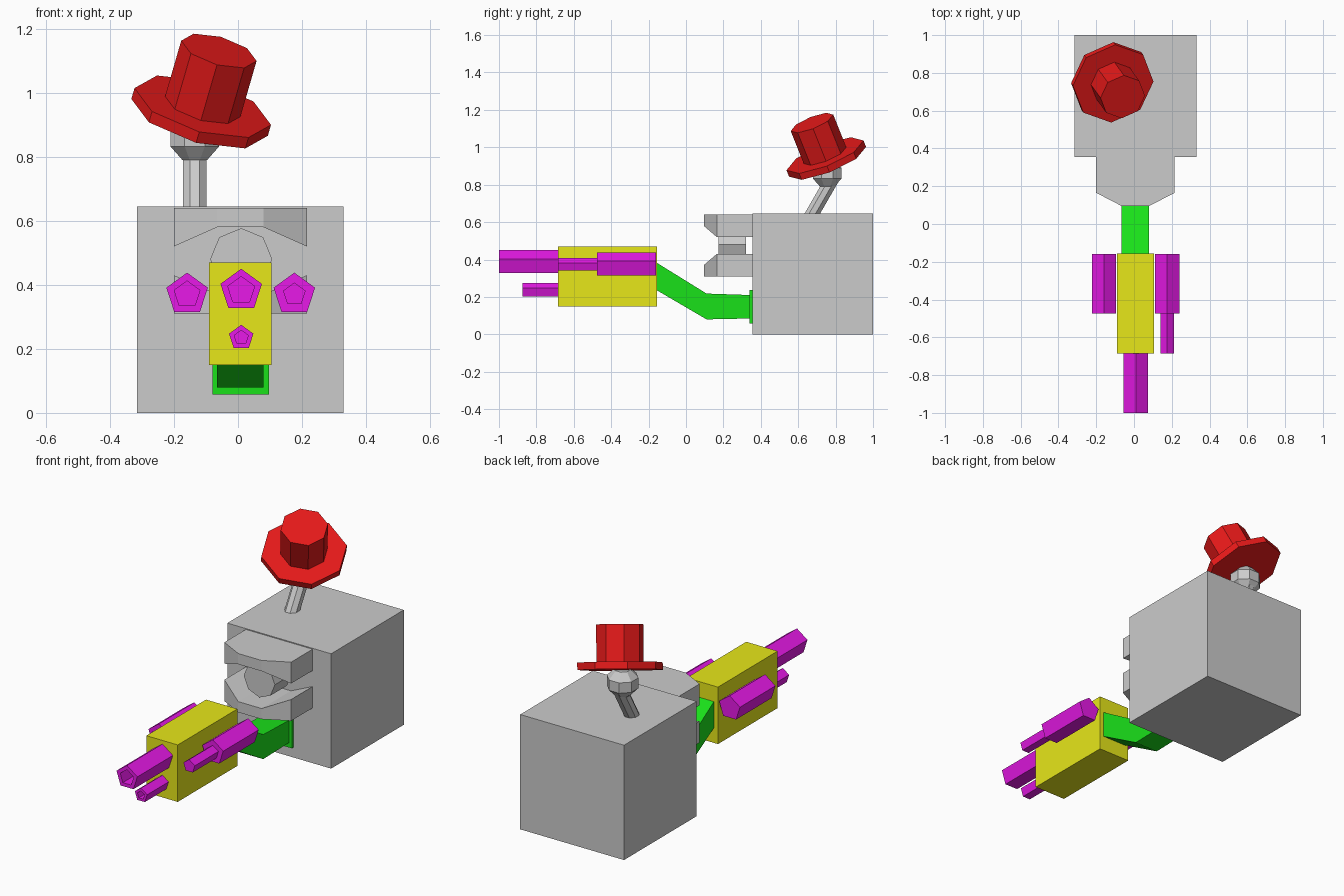
import bpy, bmesh
from math import cos, sin, pi
from mathutils import Vector, Matrix

if "Cube" in bpy.data.objects:
    bpy.data.objects.remove(bpy.data.objects["Cube"])


def finish(name, bm, colour=None):
    bmesh.ops.recalc_face_normals(bm, faces=bm.faces)
    me = bpy.data.meshes.new(name)
    bm.to_mesh(me)
    bm.free()
    ob = bpy.data.objects.new(name, me)
    bpy.context.collection.objects.link(ob)
    if colour:
        me.materials.append(colour)
    return ob


def paint(name, rgb):
    m = bpy.data.materials.new(name)
    m.diffuse_color = (*rgb, 1)
    m.use_nodes = True
    m.node_tree.nodes["Principled BSDF"].inputs["Base Color"].default_value = m.diffuse_color
    return m


def skin(name, loops, colour=None):
    """Join equal-length point loops into a closed solid."""
    bm = bmesh.new()
    vs = [[bm.verts.new(p) for p in loop] for loop in loops]
    n = len(vs[0])
    for a, b in zip(vs, vs[1:]):
        for i in range(n):
            j = (i + 1) % n
            bm.faces.new((a[i], a[j], b[j], b[i]))
    bm.faces.new(vs[0])
    bm.faces.new(vs[-1])
    return finish(name, bm, colour)


def box(name, x, y, z, colour=None):
    return skin(name, [[(x[0], b, z[0]), (x[1], b, z[0]), (x[1], b, z[1]), (x[0], b, z[1])]
                       for b in y], colour)


def turned(name, rings, sides, centre, axis, colour=None, start=0.0):
    """Faceted solid of (radius, distance) rings along an axis."""
    if axis == 'Y':
        rot = Matrix(((1, 0, 0), (0, 0, 1), (0, 1, 0)))
    else:
        rot = Vector((0, 0, 1)).rotation_difference(Vector(axis)).to_matrix()
    c = Vector(centre)
    ang = [start + 2 * pi * i / sides for i in range(sides)]
    return skin(name, [[c + rot @ Vector((r * cos(a), r * sin(a), d)) for a in ang]
                       for r, d in rings], colour)


red = paint("red", (0.8, 0.01, 0.01))
green = paint("green", (0.01, 0.75, 0.01))
yellow = paint("yellow", (0.8, 0.8, 0.01))
magenta = paint("magenta", (0.8, 0.01, 0.8))

# Body block
box("body", (-0.315, 0.33), (0.355, 1.0), (0, 0.645))

# Upper and lower jaws, mirrored about the mouth height
mid = 0.475
for name, s in (("upper_jaw", 1), ("lower_jaw", -1)):
    skin(name, [[(x, yf, mid + s * 0.165), (x, yf, mid + s * g),
                 (x, 0.36, mid + s * g), (x, 0.36, mid + s * 0.165)]
                for x, yf, g in ((-0.2, 0.165, 0.045), (-0.065, 0.095, 0.105),
                                 (0.08, 0.095, 0.105), (0.215, 0.165, 0.045))])

# Octagonal disc held between the jaws
turned("mouth_disc", [(0.097, 0.175), (0.097, 0.322)], 8, (0.01, 0, 0.48), 'Y')

# Bent square arm and its mounting flange
skin("arm", [[(-0.065, y, a), (0.08, y, a), (0.08, y, b), (-0.065, y, b)]
             for y, a, b in ((0.35, 0.085, 0.21), (0.11, 0.08, 0.218), (-0.16, 0.238, 0.385))], green)
box("arm_flange", (-0.08, 0.097), (0.34, 0.357), (0.057, 0.237), green)

# Tool housing
box("housing", (-0.09, 0.105), (-0.685, -0.155), (0.15, 0.47), yellow)

# Five-sided barrels: outer radius, inner radius, back, front, inner end
for name, x, z, ro, ri, back, front, inner in (
        ("main_barrel", 0.01, 0.382, 0.068, 0.044, -0.68, -1.0, -0.8),
        ("lower_barrel", 0.01, 0.235, 0.04, 0.023, -0.68, -0.875, -0.75),
        ("left_barrel", -0.159, 0.37, 0.068, 0.042, -0.16, -0.475, -0.3),
        ("right_barrel", 0.176, 0.37, 0.068, 0.037, -0.16, -0.475, -0.685)):
    turned(name, [(ro, back), (ro, front), (ri, front), (ri, inner)], 5,
           (x, 0, z), 'Y', magenta, pi / 2)

# Leaning neck and faceted head
turned("neck", [(0.039, -0.03), (0.039, 0.22)], 8, (-0.135, 0.675, 0.645), (0, 0.5, 0.866),
       start=pi / 8)
turned("head", [(0.042, 0.79), (0.082, 0.832), (0.082, 0.89), (0.042, 0.932)], 8,
       (-0.135, 0.755, 0), (0, 0, 1), start=pi / 8)

# Tilted hat: brim and crown
tilt, seat = (0.26, -0.36, 0.897), (-0.115, 0.75, 0.94)
turned("hat_brim", [(0.221, -0.019), (0.221, 0.019)], 8, seat, tilt, red)
turned("hat_crown", [(0.122, 0.0), (0.122, 0.213)], 8, seat, tilt, red)
